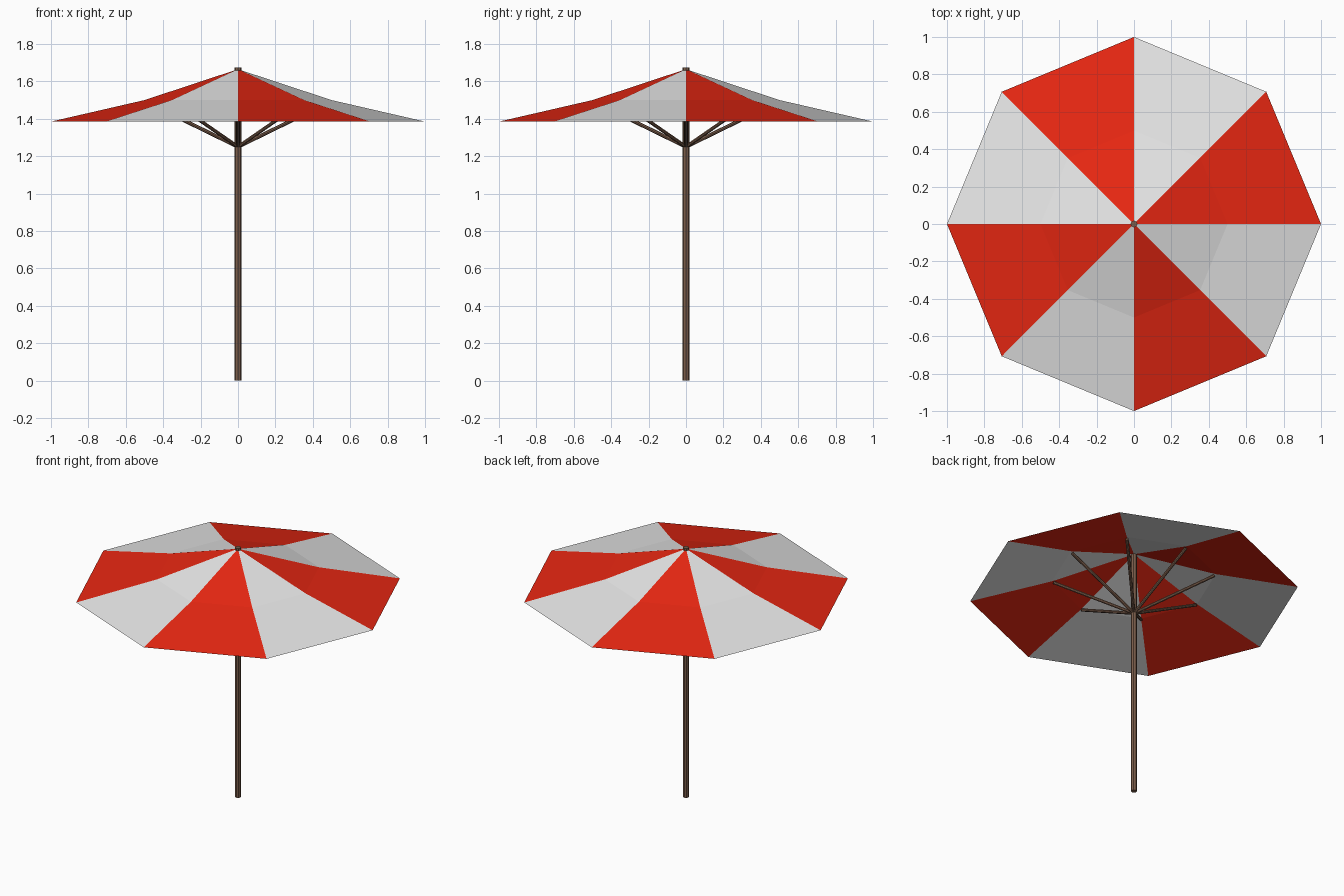
import bpy, bmesh
from math import sin, cos, pi
from mathutils import Vector

cube = bpy.data.objects.get("Cube")
if cube:
    bpy.data.objects.remove(cube, do_unlink=True)

SIDES = 8
RIM, MID, APEX = (1.0, 1.385), (0.5, 1.5), 1.665   # (radius, height)


def material(name, color):
    m = bpy.data.materials.new(name)
    m.use_nodes = True
    m.diffuse_color = (*color, 1)
    m.node_tree.nodes["Principled BSDF"].inputs["Base Color"].default_value = (*color, 1)
    return m


red = material("red fabric", (0.8, 0.02, 0.006))
white = material("white fabric", (0.8, 0.8, 0.8))
wood = material("brown wood", (0.2, 0.11, 0.07))


def ring_point(k, radius, z):
    a = 2 * pi * k / SIDES
    return Vector((radius * cos(a), radius * sin(a), z))


def rod(name, start, end, radius):
    """Eight-sided rod between two points."""
    d = end - start
    bpy.ops.mesh.primitive_cylinder_add(vertices=8, radius=radius, depth=d.length,
                                        location=(start + end) / 2)
    ob = bpy.context.object
    ob.name = name
    ob.rotation_euler = d.to_track_quat('Z', 'Y').to_euler()
    ob.data.materials.append(wood)
    bpy.ops.object.shade_smooth_by_angle(angle=pi / 6)
    return ob


# Canopy: eight creased panels in alternating colours
bm = bmesh.new()
apex = bm.verts.new((0, 0, APEX))
mid = [bm.verts.new(ring_point(k, *MID)) for k in range(SIDES)]
rim = [bm.verts.new(ring_point(k, *RIM)) for k in range(SIDES)]
for k in range(SIDES):
    n = (k + 1) % SIDES
    for verts in ((apex, mid[k], mid[n]), (mid[k], rim[k], rim[n], mid[n])):
        bm.faces.new(verts).material_index = k % 2
mesh = bpy.data.meshes.new("canopy")
bm.to_mesh(mesh)
bm.free()
mesh.materials.append(red)
mesh.materials.append(white)
canopy = bpy.data.objects.new("canopy", mesh)
bpy.context.collection.objects.link(canopy)

# Pole, its tip showing through the top of the canopy
rod("pole", Vector((0, 0, 0)), Vector((0, 0, 1.675)), 0.018)

# Struts from the pole to the crease of each seam
for k in range(SIDES):
    rod(f"strut_{k + 1}", Vector((0, 0, 1.25)), ring_point(k, 0.49, 1.49), 0.01)
